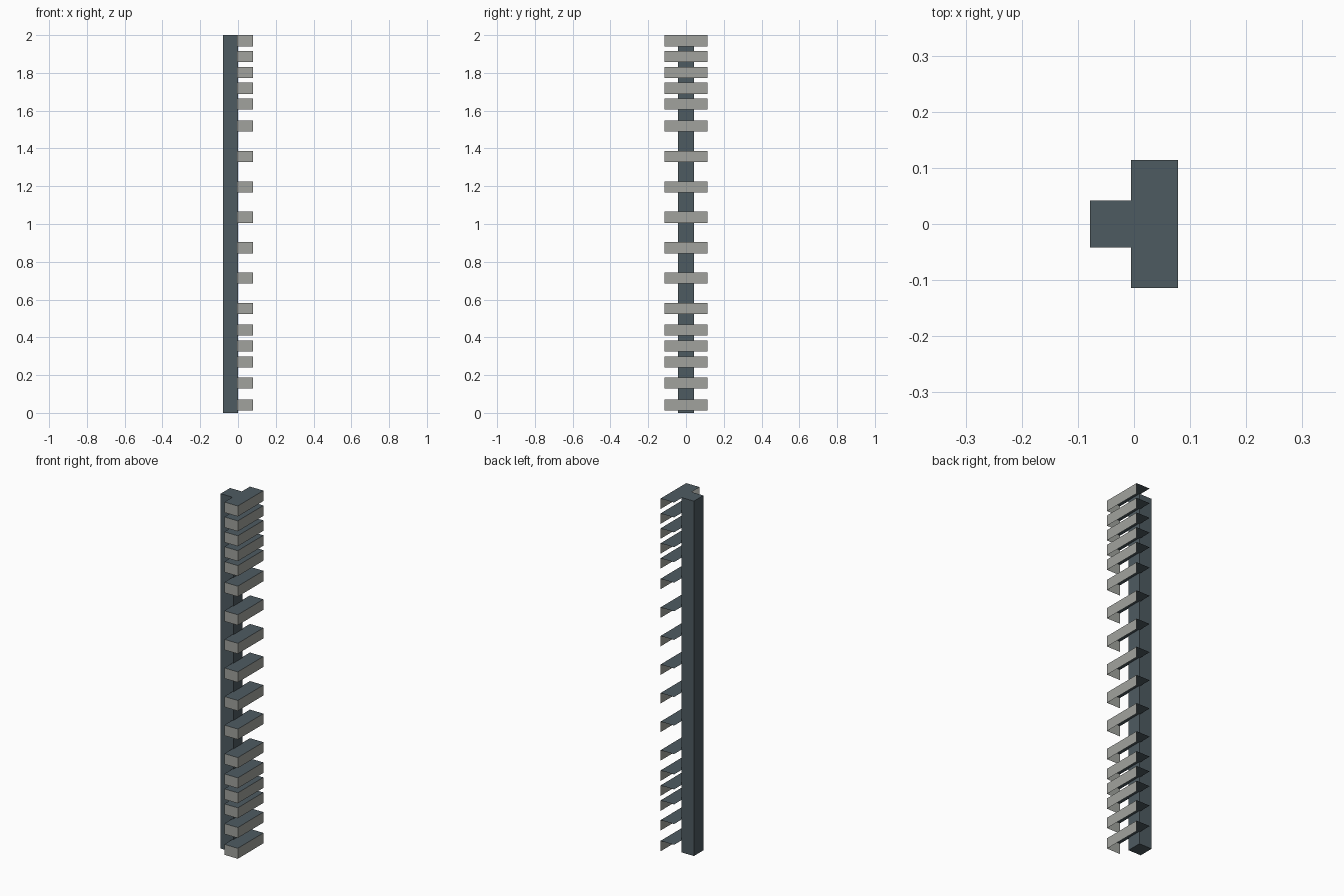
import bpy, bmesh
from mathutils import Vector

if "Cube" in bpy.data.objects:
    bpy.data.objects.remove(bpy.data.objects["Cube"])


def material(name, rgb):
    m = bpy.data.materials.new(name)
    m.diffuse_color = (*rgb, 1.0)
    m.use_nodes = True
    m.node_tree.nodes["Principled BSDF"].inputs["Base Color"].default_value = m.diffuse_color
    return m


slate = material("dark_slate", (0.076, 0.104, 0.120))
grey = material("warm_grey", (0.355, 0.365, 0.340))


def add_box(bm, lo, hi):
    """Add an axis-aligned box and return its faces."""
    lo, hi = Vector(lo), Vector(hi)
    verts = bmesh.ops.create_cube(bm, size=1.0)["verts"]
    for v in verts:
        v.co = (lo + hi) / 2 + v.co * (hi - lo)
    faces = list({f for v in verts for f in v.link_faces})
    for f in faces:
        f.normal_update()
    return faces


def finish(bm, name, mats):
    mesh = bpy.data.meshes.new(name)
    bm.to_mesh(mesh)
    bm.free()
    for m in mats:
        mesh.materials.append(m)
    ob = bpy.data.objects.new(name, mesh)
    bpy.context.collection.objects.link(ob)
    return ob


HALF_X, HALF_Y, BACK_X = 0.0786, 0.114, -0.0054
STEP_HEIGHT = 0.059

# Upright post
bm = bmesh.new()
add_box(bm, (-HALF_X, -0.042, 0), (0.0, 0.042, 2))
finish(bm, "post", [slate])

# Open rungs: slate top, grey front and one grey end; the other sides are open
gaps = [0.084] * 4 + [0.116] + [0.161] * 6 + [0.114] + [0.0845] * 2 + [0.111, 0.117]
tops = [2.0]
for g in gaps:
    tops.append(tops[-1] - g)

for i, top in enumerate(tops):
    bm = bmesh.new()
    faces = add_box(bm, (BACK_X, -HALF_Y, top - STEP_HEIGHT), (HALF_X, HALF_Y, top))
    for f in faces:
        f.material_index = 0 if f.normal.z > 0.5 else 1
    is_open = [f for f in faces
               if f.normal.z < -0.5 or f.normal.x < -0.5 or f.normal.y > 0.5]
    bmesh.ops.delete(bm, geom=is_open, context='FACES')
    # hairline strip at the open back corner
    strip = [bm.verts.new((x, HALF_Y, z)) for x, z in (
        (BACK_X, top), (BACK_X + 0.001, top),
        (BACK_X + 0.001, top - STEP_HEIGHT), (BACK_X, top - STEP_HEIGHT))]
    bm.faces.new(strip).material_index = 1
    finish(bm, f"rung_{i + 1:02d}", [slate, grey])
